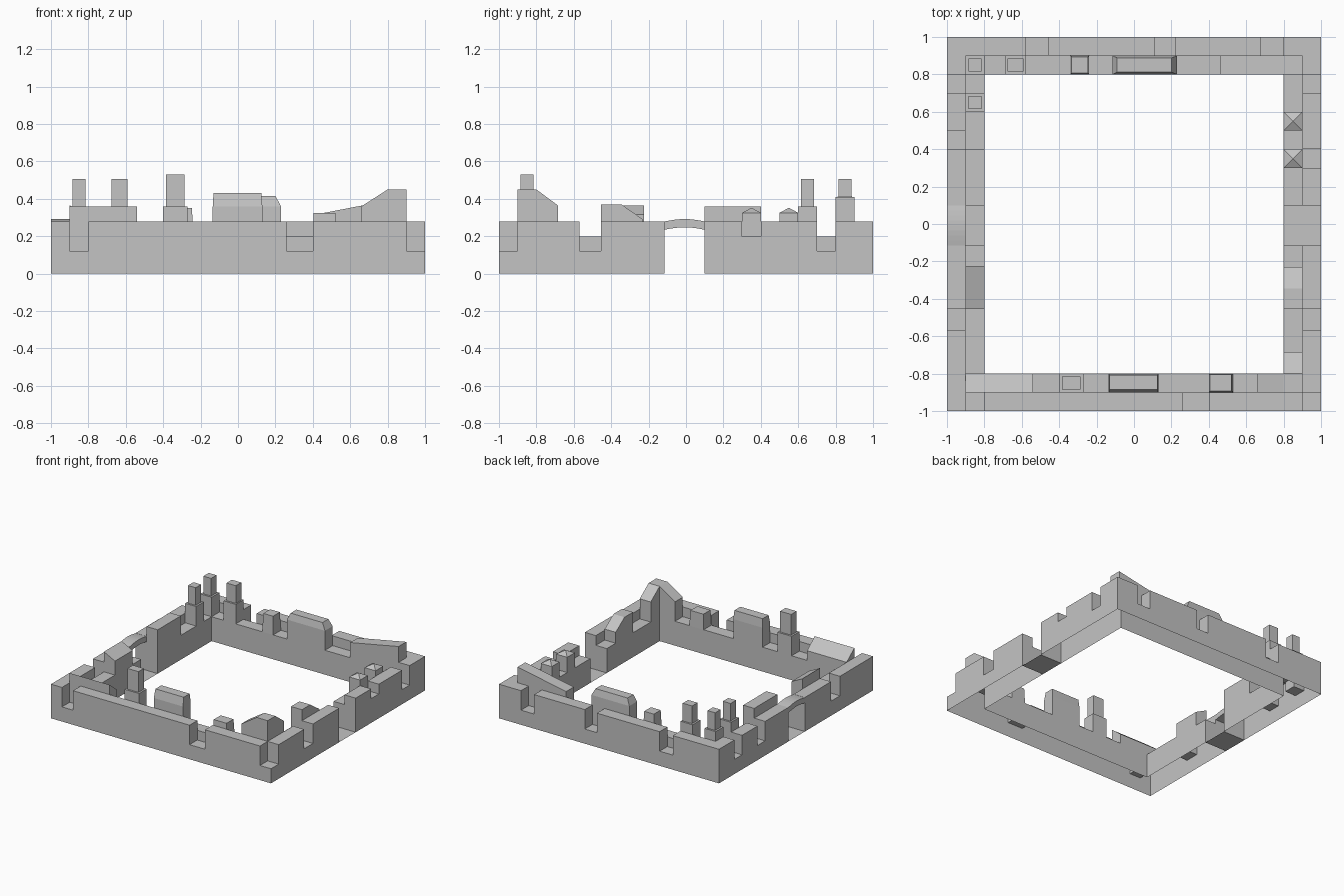
import bpy
import bmesh
from math import sin, pi

cube = bpy.data.objects.get("Cube")
if cube:
    bpy.data.objects.remove(cube)

stone = bpy.data.materials.new("grey_stone")
stone.use_nodes = True
GREY = (0.55, 0.55, 0.55, 1)
stone.diffuse_color = GREY
stone.node_tree.nodes["Principled BSDF"].inputs["Base Color"].default_value = GREY

WALK, PARAPET, NOTCH = 0.2, 0.28, 0.12
GAP = (-0.115, 0.1)


def finish(name, bm):
    mesh = bpy.data.meshes.new(name)
    bm.to_mesh(mesh)
    bm.free()
    mesh.materials.append(stone)
    ob = bpy.data.objects.new(name, mesh)
    bpy.context.collection.objects.link(ob)
    return ob


def quad(bm, *pts):
    return bm.faces.new([bm.verts.new(p) for p in pts])


def block(name, xs, ys, tops, z0=WALK, inset=(0, 0, 0, 0), panel=0):
    """Open-based block; tops run anticlockwise from the -x -y corner, inset is -x +x -y +y."""
    if not isinstance(tops, tuple):
        tops = (tops,) * 4
    (x0, x1), (y0, y1) = xs, ys
    bm = bmesh.new()
    a, b, c, d = inset
    low = [bm.verts.new(p) for p in ((x0, y0, z0), (x1, y0, z0), (x1, y1, z0), (x0, y1, z0))]
    plan = ((x0 + a, y0 + c), (x1 - b, y0 + c), (x1 - b, y1 - d), (x0 + a, y1 - d))
    high = [bm.verts.new((*p, h)) for p, h in zip(plan, tops)]
    sides = []
    for i in range(4):
        j = (i + 1) % 4
        sides.append(bm.faces.new((low[i], low[j], high[j], high[i])))
    bm.faces.new(high)
    if panel:
        bmesh.ops.inset_individual(bm, faces=[sides[1]], thickness=panel, depth=-panel)
    return finish(name, bm)


# Battlement notches: outer wall strip, range along it, floor height
notches = [
    ("front", -0.9, -0.8, NOTCH), ("front", 0.26, 0.4, NOTCH), ("front", 0.9, 1, NOTCH),
    ("right", -0.57, -0.455, NOTCH), ("right", 0.3, 0.4, WALK), ("right", 0.7, 0.8, NOTCH),
    ("back", -0.58, -0.46, NOTCH), ("back", 0.11, 0.22, NOTCH), ("back", 0.68, 0.8, NOTCH),
    ("left", -0.57, -0.455, NOTCH), ("left", 0.4, 0.5, NOTCH), ("left", 0.7, 0.8, NOTCH),
]


def height(x, y):
    """Height of the ring wall at a point, or None where there is no wall."""
    reach = max(abs(x), abs(y))
    if reach > 1 or reach < 0.8:
        return None
    if GAP[0] < y < GAP[1]:
        return 0
    if reach < 0.9:
        return WALK
    strips = {"front": (y < -0.9, x), "back": (y > 0.9, x), "left": (x < -0.9, y), "right": (x > 0.9, y)}
    for side, a, b, floor in notches:
        inside, along = strips[side]
        if inside and a < along < b:
            return floor
    return PARAPET


# Hollow ring wall: one top per cell and a riser at every change of height
edges = {-1, -0.9, -0.8, 0.8, 0.9, 1}
xs = sorted(edges | {v for n in notches if n[0] in ("front", "back") for v in n[1:3]})
ys = sorted(edges | set(GAP) | {v for n in notches if n[0] in ("left", "right") for v in n[1:3]})
xs, ys = [-1.1] + xs + [1.1], [-1.1] + ys + [1.1]
bm = bmesh.new()
for i in range(len(xs) - 1):
    for j in range(len(ys) - 1):
        x0, x1, y0, y1 = xs[i], xs[i + 1], ys[j], ys[j + 1]
        mx, my = (x0 + x1) / 2, (y0 + y1) / 2
        h = height(mx, my)
        if h is not None:
            quad(bm, (x0, y0, h), (x1, y0, h), (x1, y1, h), (x0, y1, h))
        h = h or 0
        if i + 2 < len(xs):
            k = height((x1 + xs[i + 2]) / 2, my) or 0
            if h > k:
                quad(bm, (x1, y0, k), (x1, y1, k), (x1, y1, h), (x1, y0, h))
            elif k > h:
                quad(bm, (x1, y1, h), (x1, y0, h), (x1, y0, k), (x1, y1, k))
        if j + 2 < len(ys):
            k = height(mx, (y1 + ys[j + 2]) / 2) or 0
            if h > k:
                quad(bm, (x1, y1, k), (x0, y1, k), (x0, y1, h), (x1, y1, h))
            elif k > h:
                quad(bm, (x0, y1, h), (x1, y1, h), (x1, y1, k), (x0, y1, k))
bmesh.ops.remove_doubles(bm, verts=bm.verts, dist=0.0005)
bmesh.ops.dissolve_limit(bm, angle_limit=0.01, verts=bm.verts, edges=bm.edges)
finish("ring_wall", bm)

# Arched bridge over the gate on the -x side
bm = bmesh.new()
steps = 8
rings = []
for i in range(steps + 1):
    t = i / steps
    y = GAP[0] + t * (GAP[1] - GAP[0])
    rise = 0.013 * sin(pi * t)
    section = ((-1, 0.235), (-0.9, 0.235), (-0.9, 0.279), (-1, 0.279))
    rings.append([bm.verts.new((x, y, z + rise)) for x, z in section])
for a, b in zip(rings, rings[1:]):
    for i in range(4):
        j = (i + 1) % 4
        bm.faces.new((a[j], a[i], b[i], b[j]))
finish("gate_bridge", bm)

FRONT, BACK = (-0.9, -0.8), (0.8, 0.9)
LEFT, RIGHT = FRONT, BACK

# Chimney houses: square base with a narrow tower
for name, bx, by, tx, top in (
    ("front_tower", (-0.4, -0.27), FRONT, (-0.385, -0.285), 0.53),
    ("corner_tower", LEFT, BACK, (-0.885, -0.815), 0.505),
    ("back_tower", (-0.69, -0.58), BACK, (-0.675, -0.59), 0.505),
    ("side_tower", LEFT, (0.6, 0.7), (-0.885, -0.815), 0.505),
):
    block(name + "_base", bx, by, 0.36)
    block(name, tx, (by[0] + 0.015, by[1] - 0.015), top, z0=0.36)

# Front wall buildings
block("front_lean_to", (-0.9, -0.54), FRONT, (0.36, 0.36, 0.28, 0.28))
block("front_hall", (-0.135, 0.13), FRONT, 0.36)
block("front_hall_roof", (-0.135, 0.13), FRONT, 0.43, z0=0.36, inset=(0.004, 0.004, 0.015, 0.008))
block("front_hut", (0.4, 0.53), FRONT, 0.325, inset=(0.005, 0.008, 0.006, 0.004))

# Corner peak with a ramp down each wall
block("corner_peak", RIGHT, FRONT, 0.45)
block("corner_ramp_front", (0.66, 0.8), FRONT, (0.36, 0.45, 0.45, 0.36))
block("corner_ramp_side", RIGHT, (-0.8, -0.685), (0.45, 0.45, 0.365, 0.365))

# Back wall buildings
block("back_hut", (-0.34, -0.24), BACK, 0.35, inset=(0.006, 0.006, 0.006, 0.006))
block("back_hall", (-0.115, 0.23), BACK, 0.36)
block("back_hall_roof", (-0.115, 0.23), BACK, 0.415, z0=0.36, inset=(0.025, 0.03, 0.012, 0.012))
block("back_ramp", (0.46, 0.9), BACK, (0.325, 0.41, 0.41, 0.325))

# Side wall buildings
block("panelled_house", LEFT, (0.1, 0.4), 0.36, panel=0.02)
block("side_lean_to", LEFT, (-0.455, -0.225), (0.365, 0.315, 0.315, 0.365))
block("side_hut", RIGHT, (-0.455, -0.345), 0.37)
block("side_hut_ramp", RIGHT, (-0.345, -0.23), (0.37, 0.37, 0.29, 0.29))

# Two small huts with pyramid roofs
for n, y in enumerate((0.3, 0.5), 1):
    block(f"pyramid_hut_{n}", RIGHT, (y, y + 0.1), 0.325)
    block(f"pyramid_roof_{n}", RIGHT, (y, y + 0.1), 0.352, z0=0.325, inset=(0.049,) * 4)
